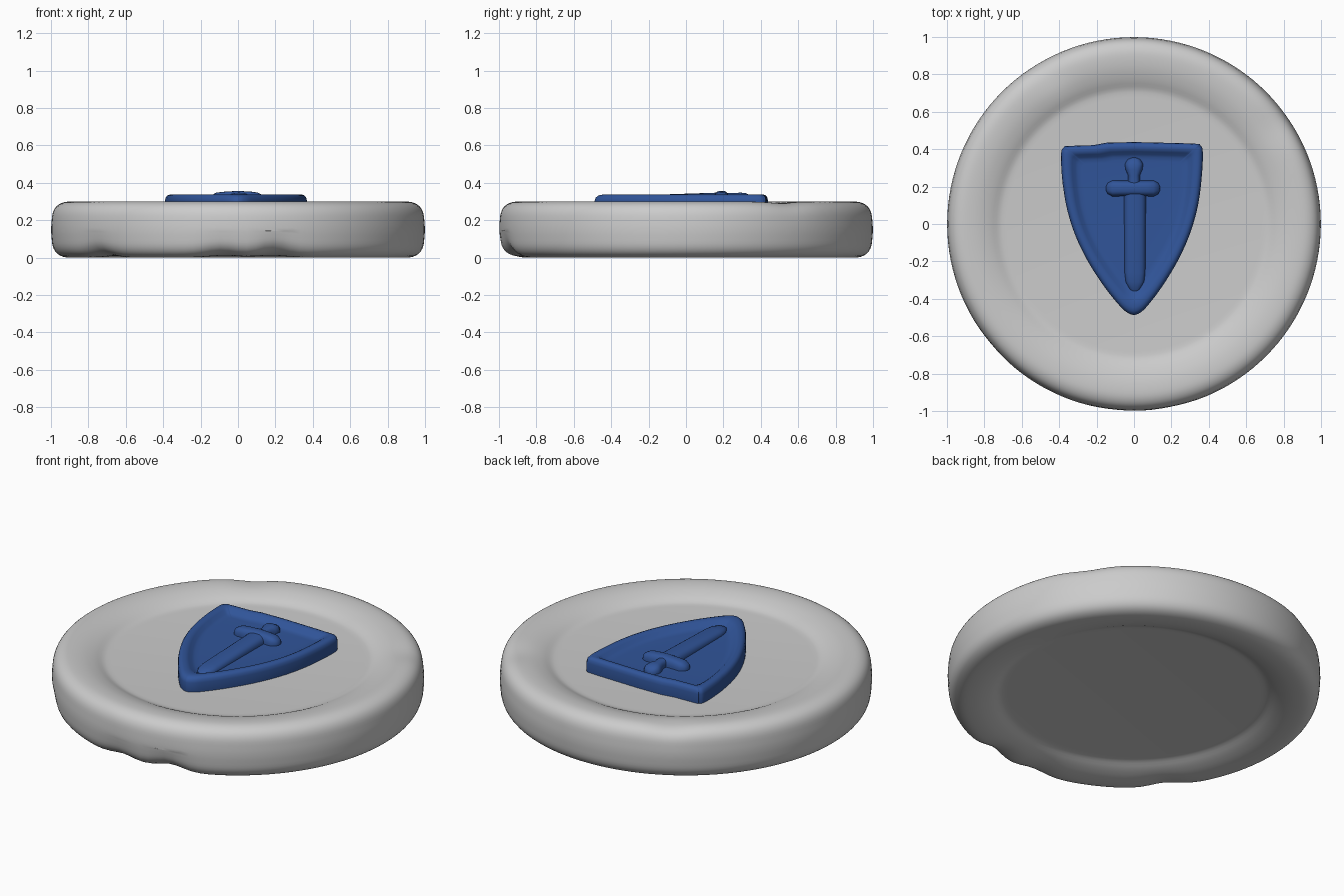
import bpy, bmesh, math
from mathutils import Vector

if "Cube" in bpy.data.objects:
    bpy.data.objects.remove(bpy.data.objects["Cube"])


def finish(name, bm, mat=None, angle=50):
    bmesh.ops.recalc_face_normals(bm, faces=bm.faces)
    me = bpy.data.meshes.new(name)
    bm.to_mesh(me)
    bm.free()
    ob = bpy.data.objects.new(name, me)
    bpy.context.collection.objects.link(ob)
    if mat:
        me.materials.append(mat)
    bpy.ops.object.select_all(action='DESELECT')
    ob.select_set(True)
    bpy.context.view_layer.objects.active = ob
    bpy.ops.object.shade_smooth_by_angle(angle=math.radians(angle))
    return ob


def loft(rings, cap_start=True, cap_end=True):
    bm = bmesh.new()
    loops = [[bm.verts.new(p) for p in r] for r in rings]
    n = len(loops[0])
    for a, b in zip(loops, loops[1:]):
        for i in range(n):
            j = (i + 1) % n
            bm.faces.new((a[i], a[j], b[j], b[i]))
    if cap_start:
        bm.faces.new(loops[0][::-1])
    if cap_end:
        bm.faces.new(loops[-1])
    return bm


def smooth_curve(pts, steps=5):
    # Catmull-Rom through the points
    p = [Vector(q) for q in pts]
    p = [2 * p[0] - p[1]] + p + [2 * p[-1] - p[-2]]
    out = []
    for i in range(1, len(p) - 2):
        a, b, c, d = p[i - 1:i + 3]
        for k in range(steps):
            t = k / steps
            out.append(0.5 * (2 * b + (c - a) * t + (2 * a - 5 * b + 4 * c - d) * t * t
                              + (3 * b - a - 3 * c + d) * t ** 3))
    return out + [p[-2]]


blue = bpy.data.materials.new("blue")
blue.diffuse_color = (0.03, 0.09, 0.32, 1)
blue.use_nodes = True
blue.node_tree.nodes["Principled BSDF"].inputs["Base Color"].default_value = blue.diffuse_color

# Round base: worn stone disc, dished above and below
half = [(0.68, 0.25), (0.72, 0.255), (0.77, 0.277), (0.83, 0.294), (0.89, 0.3),
        (0.935, 0.295), (0.97, 0.275), (0.99, 0.24), (0.997, 0.19), (0.999, 0.15)]
profile = smooth_curve(half + [(r, 0.3 - z) for r, z in half[-2::-1]], 3)
# dents: angle in degrees, radius, height, strength
dents = [(-78, 0.97, 0.02, 0.03), (-95, 0.95, 0.02, 0.02), (120, 0.93, 0.3, 0.012),
         (35, 0.93, 0.3, 0.01), (-140, 0.96, 0.02, 0.02)]
N = 128
rings = []
for r, z in profile:
    ring = []
    for i in range(N):
        a = math.tau * i / N
        p = Vector((r * math.cos(a), r * math.sin(a), z))
        for deg, dr, dz, s in dents:
            c = Vector((dr * math.cos(math.radians(deg)), dr * math.sin(math.radians(deg)), dz))
            w = s * math.exp(-(p - c).length_squared / 0.012)
            p -= w * Vector((0.5 * math.cos(a), 0.5 * math.sin(a), 1 if z > 0.15 else -1))
        ring.append(p)
    rings.append(ring)
finish("stone_base", loft(rings))

# Shield: one outline scaled towards its centre to make the raised border
right = smooth_curve([(0, .438), (0.31, .43), (0.355, .42), (0.368, .38), (0.362, .25),
                      (0.342, .10), (0.30, -.05), (0.235, -.195), (0.15, -.335),
                      (0.07, -.44), (0.03, -.476), (0, -.488)])
left = [Vector((-p.x * 1.06, p.y - (0.012 if p.y > 0.2 and p.x > 0.2 else 0))) for p in right[-2:0:-1]]
outline = right + left
cx, cy = -0.01, 0.11
levels = [(0.99, 0.22), (1, 0.26), (1, 0.305), (0.99, 0.322), (0.965, 0.333), (0.93, 0.337),
          (0.88, 0.335), (0.845, 0.328), (0.80, 0.314), (0.76, 0.308), (0.7, 0.306)]
finish("shield", loft([[(cx + (p.x - cx) * s, cy + (p.y - cy) * s, z) for p in outline]
                       for s, z in levels]), blue)


# Sword parts: soft rounded bars along a path of (position, half width, top height)
def bar(name, stations, along_x=False, offset=0.0, base=0.295):
    rings = []
    for t, w, top in stations:
        ring = []
        for k in range(13):
            a = math.pi * k / 12
            c, s = math.cos(a), math.sin(a)
            side = w * math.copysign(abs(c) ** 0.7, c)
            z = base + (top - base) * s ** 0.7 if s > 1e-6 else base
            ring.append((t, offset + side, z) if along_x else (offset + side, t, z))
        rings.append(ring)
    finish(name, loft(rings), blue)


bar("blade", [(-0.37, 0.006, 0.305), (-0.35, 0.03, 0.318), (-0.31, 0.05, 0.328),
              (-0.26, 0.056, 0.333), (0, 0.058, 0.342), (0.18, 0.06, 0.348)], offset=0.005)
bar("crossguard", [(-0.15, 0.01, 0.315), (-0.14, 0.03, 0.335), (-0.115, 0.043, 0.348),
                   (-0.07, 0.042, 0.353), (0, 0.042, 0.357), (0.07, 0.042, 0.353),
                   (0.105, 0.043, 0.348), (0.13, 0.03, 0.335), (0.14, 0.01, 0.315)], True, 0.19)
bar("hilt", [(0.18, 0.035, 0.348), (0.26, 0.032, 0.345), (0.29, 0.045, 0.348),
             (0.32, 0.05, 0.345), (0.345, 0.035, 0.332), (0.355, 0.01, 0.315)], offset=0.0)
